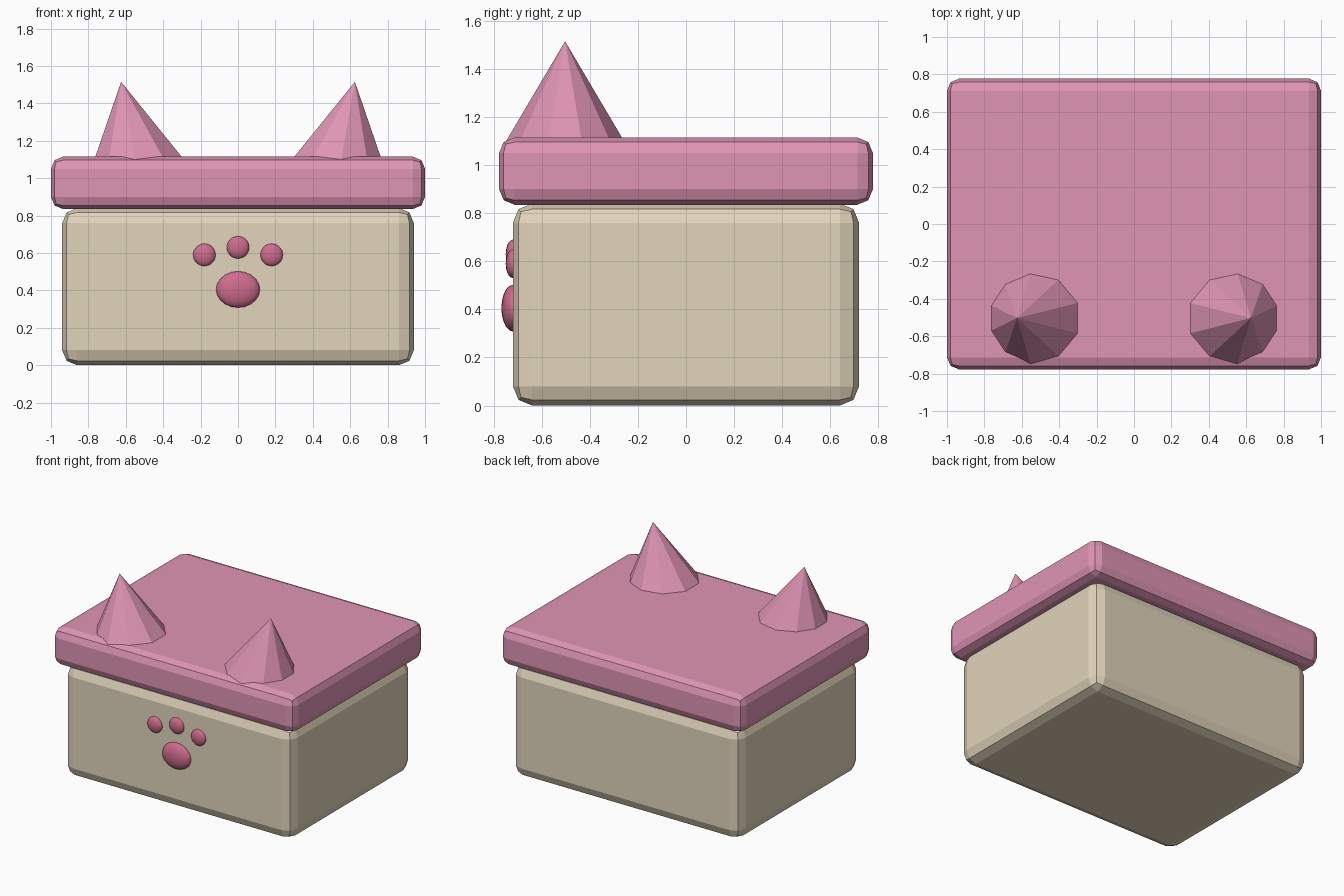
import bpy
from math import radians, sin, cos

if "Cube" in bpy.data.objects:
    bpy.data.objects.remove(bpy.data.objects["Cube"])


def material(name, rgb):
    m = bpy.data.materials.new(name)
    m.diffuse_color = (*rgb, 1)
    m.use_nodes = True
    m.node_tree.nodes["Principled BSDF"].inputs["Base Color"].default_value = m.diffuse_color
    return m


CREAM = material("cream", (0.76, 0.66, 0.50))
PINK = material("pink", (0.74, 0.30, 0.46))
ROSE = material("rose", (0.62, 0.15, 0.27))


def finish(name, mat):
    ob = bpy.context.object
    ob.name = name
    ob.data.materials.append(mat)
    return ob


def rounded_box(name, size, z, width, mat):
    bpy.ops.mesh.primitive_cube_add(size=1, location=(0, 0, z))
    ob = finish(name, mat)
    ob.scale = size
    bpy.ops.object.transform_apply(location=False, rotation=False, scale=True)
    bevel = ob.modifiers.new("bevel", 'BEVEL')
    bevel.width = width
    bevel.segments = 2


def pad(name, x, z, size):
    bpy.ops.mesh.primitive_uv_sphere_add(segments=16, ring_count=10, radius=1,
                                         location=(x, -0.72, z))
    finish(name, ROSE).scale = size
    bpy.ops.object.shade_smooth()


# Box body and overhanging lid
rounded_box("box_body", (1.88, 1.44, 0.84), 0.42, 0.08, CREAM)
rounded_box("lid", (2.0, 1.555, 0.28), 0.975, 0.065, PINK)

# Ears: ten-sided cones leaning outwards, placed from their tips
H, TILT = 0.45, radians(10)
for side, label in ((-1, "left"), (1, "right")):
    loc = (side * (0.625 - H / 2 * sin(TILT)), -0.503, 1.515 - H / 2 * cos(TILT))
    bpy.ops.mesh.primitive_cone_add(vertices=10, radius1=0.262, depth=H,
                                    location=loc, rotation=(0, side * TILT, 0))
    finish(label + "_ear", PINK)

# Paw print on the front
pad("paw_pad", 0, 0.405, (0.117, 0.048, 0.097))
for i, (x, z) in enumerate(((-0.18, 0.59), (0, 0.63), (0.18, 0.59))):
    pad(f"paw_toe_{i + 1}", x, z, (0.06, 0.03, 0.06))
